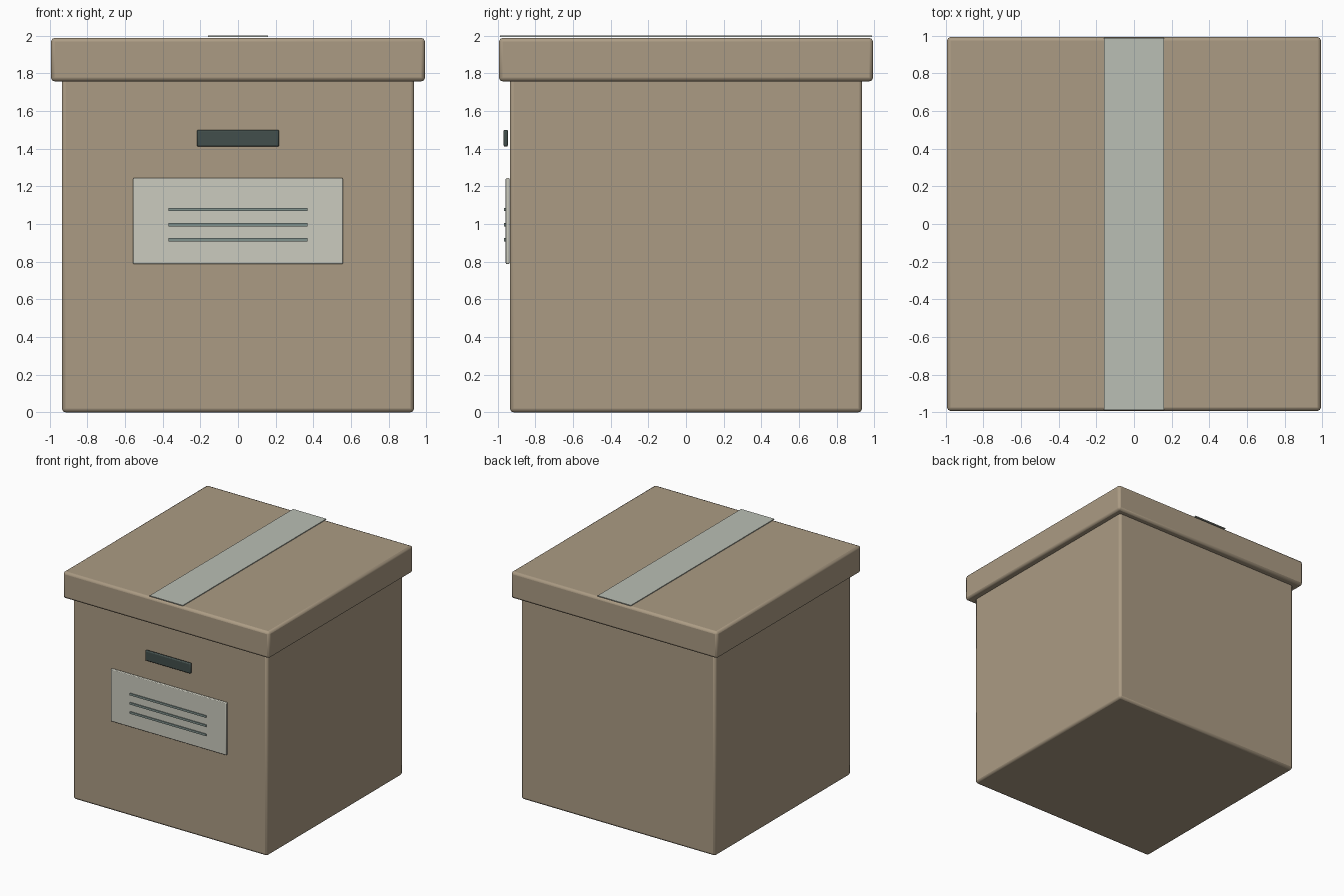
import bpy, math

if "Cube" in bpy.data.objects:
    bpy.data.objects.remove(bpy.data.objects["Cube"])


def material(name, rgb):
    m = bpy.data.materials.new(name)
    m.diffuse_color = (*rgb, 1)
    m.use_nodes = True
    m.node_tree.nodes["Principled BSDF"].inputs["Base Color"].default_value = m.diffuse_color
    return m


cardboard = material("cardboard", (0.41, 0.33, 0.23))
tape_mat = material("tape", (0.49, 0.52, 0.46))
paper = material("paper", (0.60, 0.60, 0.52))
dark = material("dark", (0.055, 0.078, 0.072))
ink = material("ink", (0.22, 0.29, 0.27))


def box(name, x, y, z, mat, bevel=0.0, segments=2):
    """Box from (min, max) ranges, with optional rounded edges."""
    bpy.ops.mesh.primitive_cube_add(size=1, location=[(a + b) / 2 for a, b in (x, y, z)])
    ob = bpy.context.object
    ob.name = name
    ob.scale = [b - a for a, b in (x, y, z)]
    bpy.ops.object.transform_apply(location=False, rotation=False, scale=True)
    ob.data.materials.append(mat)
    if bevel:
        mod = ob.modifiers.new("Bevel", "BEVEL")
        mod.width, mod.segments = bevel, segments
        bpy.ops.object.shade_smooth_by_angle(angle=math.radians(35))
    return ob


# Carton and overhanging lid
box("carton_body", (-0.935, 0.935), (-0.935, 0.935), (0, 1.78), cardboard, 0.02)
box("lid", (-0.993, 0.993), (-0.993, 0.993), (1.757, 1.988), cardboard, 0.02)

# Tape strip just above the lid
box("tape_strip", (-0.16, 0.16), (-0.987, 0.987), (1.993, 2.0), tape_mat)

# Hand hold on the front
box("hand_hold", (-0.218, 0.218), (-0.969, -0.945), (1.411, 1.5), dark, 0.008)

# Paper label with three ruled lines
box("label", (-0.557, 0.557), (-0.957, -0.937), (0.787, 1.244), paper, 0.006)
for i in range(3):
    z = 0.917 + 0.08 * i
    box(f"label_line_{i + 1}", (-0.368, 0.368), (-0.966, -0.959), (z - 0.009, z + 0.009), ink)
